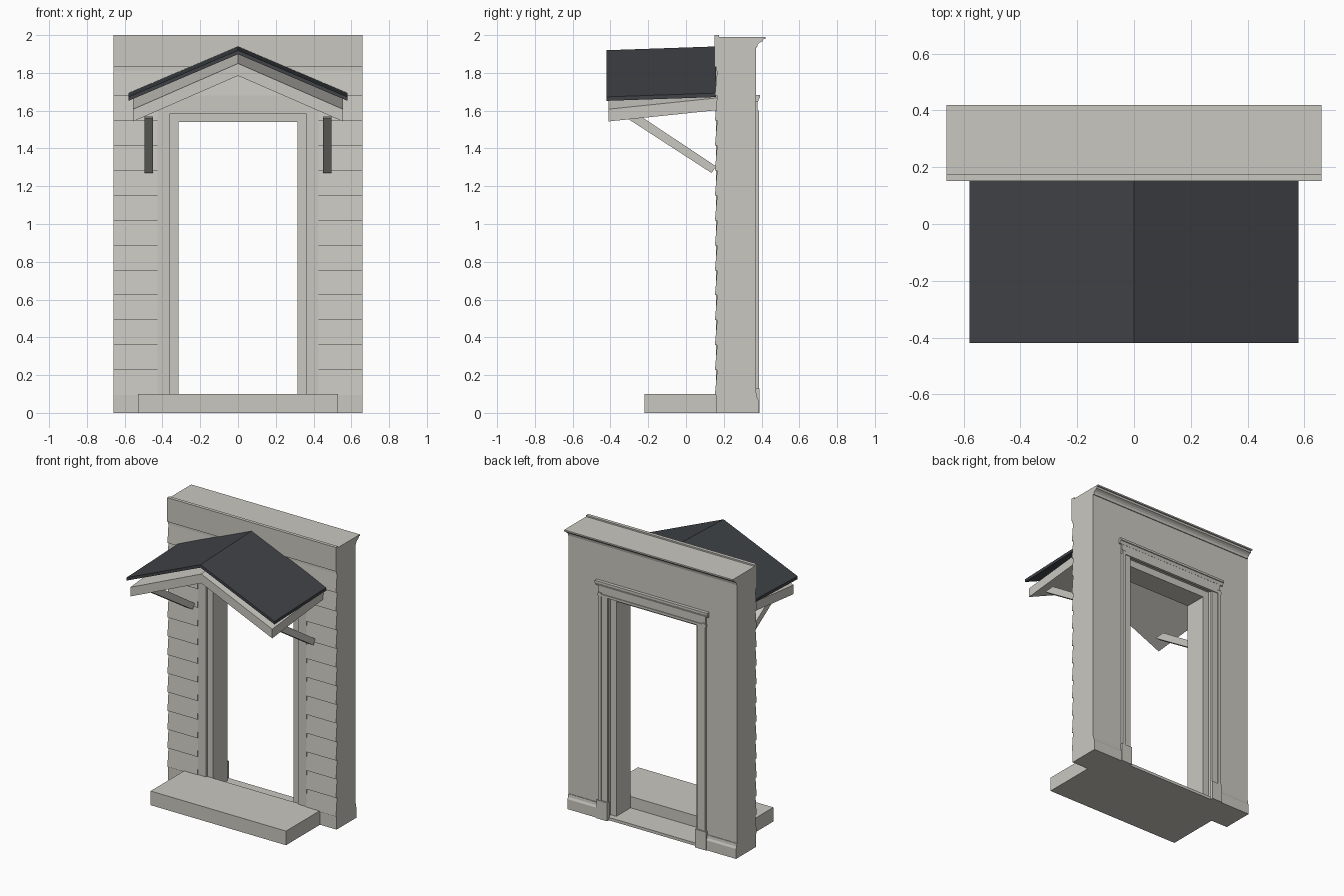
import bpy
import bmesh

if "Cube" in bpy.data.objects:
    bpy.data.objects.remove(bpy.data.objects["Cube"], do_unlink=True)


def material(name, color):
    mat = bpy.data.materials.new(name)
    mat.use_nodes = True
    mat.diffuse_color = (*color, 1)
    mat.node_tree.nodes["Principled BSDF"].inputs["Base Color"].default_value = (*color, 1)
    return mat


STONE = material("pale warm grey", (0.59, 0.575, 0.53))
SLATE = material("dark slate", (0.05, 0.055, 0.063))


def prism(name, profile, axis, start, end, mat=STONE, mirror=False, rise=0):
    """Extrude a profile: (y, z) along x, or (x, z) along y; rise lifts the far end."""
    bm = bmesh.new()
    rings = []
    for along, lift in ((start, 0), (end, rise)):
        rings.append([bm.verts.new((along, u, z + lift) if axis == "x" else (u, along, z + lift))
                      for u, z in profile])
    near, far = rings
    bm.faces.new(near)
    bm.faces.new(far[::-1])
    for i in range(len(profile)):
        j = (i + 1) % len(profile)
        bm.faces.new((near[i], far[i], far[j], near[j]))
    bmesh.ops.recalc_face_normals(bm, faces=bm.faces)
    mesh = bpy.data.meshes.new(name)
    bm.to_mesh(mesh)
    bm.free()
    mesh.materials.append(mat)
    obj = bpy.data.objects.new(name, mesh)
    bpy.context.collection.objects.link(obj)
    if mirror:
        obj.modifiers.new("Mirror", "MIRROR").use_axis = (True, False, False)
    return obj


def box(name, x, y, z, mirror=False):
    return prism(name, [(y[0], z[0]), (y[1], z[0]), (y[1], z[1]), (y[0], z[1])],
                 "x", x[0], x[1], mirror=mirror)


def door_frame(name, outer, inner, bottom, head, top, y):
    """Upside-down U around the doorway."""
    profile = [(-outer, bottom), (-outer, top), (outer, top), (outer, bottom),
               (inner, bottom), (inner, head), (-inner, head), (-inner, bottom)]
    return prism(name, profile, "y", y[0], y[1])


def chevron(name, half, apex, drop, thick, y, rise, mat):
    """Gable-shaped slab."""
    profile = [(-half, apex - drop), (0, apex), (half, apex - drop),
               (half, apex - drop - thick), (0, apex - thick), (-half, apex - drop - thick)]
    return prism(name, profile, "y", y[0], y[1], mat, rise=rise)


# Wall, doorway lining and floor
HALF = 0.66
door_frame("wall", HALF, 0.36, 0, 1.59, 1.99, (0.168, 0.37))
door_frame("door_lining", 0.36, 0.315, 0, 1.54, 1.59, (0.172, 0.33))
box("threshold", (-0.36, 0.36), (0.168, 0.37), (0, 0.02))
box("front_step", (-0.53, 0.53), (-0.22, 0.17), (0, 0.1))

# Front casing and drip strip
door_frame("front_casing", 0.425, 0.36, 0.1, 1.585, 1.69, (0.159, 0.17))
box("drip_strip", (-0.36, 0.36), (0.155, 0.172), (1.585, 1.60))

# Lapped boards: lower edge stands out, upper edge tucks under the next
PITCH = 0.132
BACK, LOW, HIGH = 0.17, 0.153, 0.165


def boards(name, first, count, start, end, mirror):
    profile = [(BACK, first)]
    for i in range(count):
        z = first + i * PITCH
        profile += [(LOW, z), (HIGH, z + PITCH)]
    profile.append((BACK, first + count * PITCH))
    return prism(name, profile, "x", start, end, mirror=mirror)


box("base_board", (0.425, HALF), (0.16, 0.17), (0, 0.095), mirror=True)
boards("side_boards", 0.095, 12, 0.425, HALF, True)
boards("upper_board", 0.095 + 12 * PITCH, 1, -HALF, HALF, False)
box("frieze_strip", (-HALF, HALF), (0.161, 0.17), (1.81, 1.83))
box("frieze_board", (-HALF, HALF), (0.151, 0.175), (1.83, 2.0))

# Back crown moulding
prism("crown_moulding", [(0.36, 1.935), (0.376, 1.935), (0.38, 1.95), (0.39, 1.96),
                         (0.405, 1.968), (0.41, 1.98), (0.42, 1.98), (0.42, 1.99), (0.36, 1.99)],
      "x", -HALF, HALF)

# Back baseboard
prism("back_baseboard", [(0.365, 0), (0.383, 0), (0.383, 0.07), (0.376, 0.085),
                         (0.374, 0.105), (0.365, 0.105)], "x", 0.42, HALF, mirror=True)

# Back casing with raised outer bead, plinth blocks and head cornice
door_frame("back_casing", 0.42, 0.35, 0, 1.575, 1.665, (0.365, 0.379))
box("casing_bead", (0.397, 0.42), (0.37, 0.386), (0.13, 1.6), mirror=True)
box("plinth_block", (0.345, 0.428), (0.365, 0.39), (0, 0.13), mirror=True)
box("head_band", (-0.425, 0.425), (0.37, 0.385), (1.575, 1.592))
prism("head_cornice", [(0.365, 1.645), (0.38, 1.645), (0.388, 1.665), (0.393, 1.667),
                       (0.393, 1.682), (0.365, 1.682)], "x", -0.44, 0.44)

# Canopy: tilted support slab, roof slab and diagonal braces
chevron("canopy_support", 0.555, 1.85, 0.242, 0.065, (-0.41, 0.168), 0.06, STONE)
chevron("canopy_roof", 0.58, 1.92, 0.247, 0.021, (-0.42, 0.16), 0.02, SLATE)
prism("canopy_brace", [(0.135, 1.27), (0.16, 1.305), (-0.24, 1.57), (-0.315, 1.562)],
      "x", 0.45, 0.495, mirror=True)
